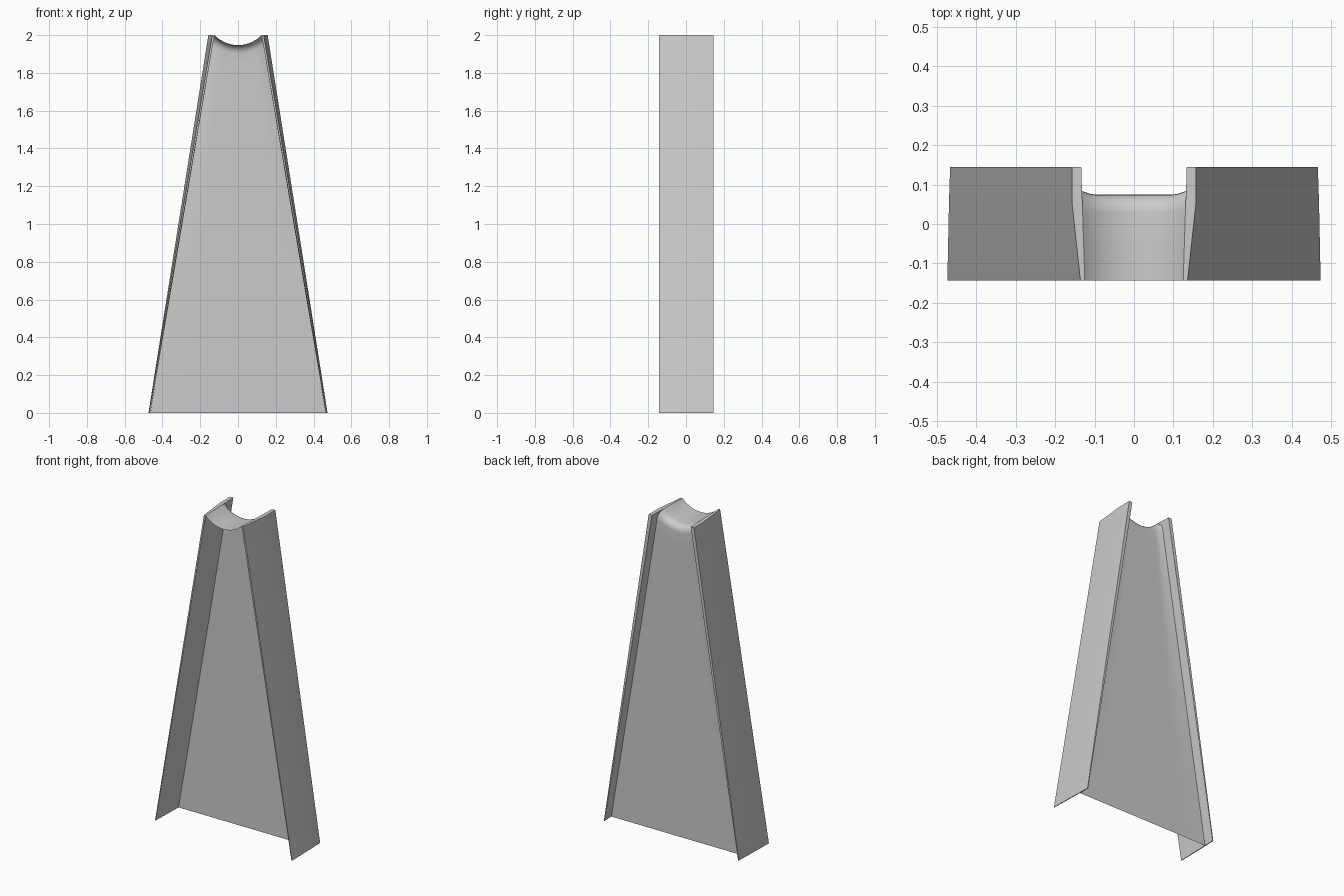
import bpy, bmesh
from math import sin, cos, pi

if "Cube" in bpy.data.objects:
    bpy.data.objects.remove(bpy.data.objects["Cube"])

H = 2.0
Y0, Y1 = -0.143, 0.145


def lerp(a, b, t):
    return a + (b - a) * t


def make_object(name, bm):
    bmesh.ops.recalc_face_normals(bm, faces=bm.faces[:])
    me = bpy.data.meshes.new(name)
    bm.to_mesh(me)
    bm.free()
    ob = bpy.data.objects.new(name, me)
    bpy.context.collection.objects.link(ob)
    bpy.context.view_layer.objects.active = ob
    ob.select_set(True)
    bpy.ops.object.shade_smooth_by_angle(angle=0.6)
    ob.select_set(False)


def inner_x(y, z):
    """Inner face of the side plate at depth y and height z."""
    t = (y - Y0) / (Y1 - Y0)
    return lerp(lerp(0.470, 0.462, t), lerp(0.125, 0.134, t), z / H)


# Side plates: outer outline, thicker at the top and tapering to a thin foot
top_outer = [(0.136, Y0), (0.157, 0.05), (0.157, Y1)]
foot_outer = [(0.474, Y0), (0.470, 0.05), (0.467, Y1)]
depths = [Y1, 0.05, Y0]
for name, side in (("left_plate", -1), ("right_plate", 1)):
    bm = bmesh.new()
    rings = []
    for outline, z in ((foot_outer, 0), (top_outer, H)):
        ring = outline + [(inner_x(y, z), y) for y in depths]
        rings.append([bm.verts.new((side * x, y, z)) for x, y in ring])
    n = len(rings[0])
    for i in range(n):
        j = (i + 1) % n
        bm.faces.new((rings[0][i], rings[0][j], rings[1][j], rings[1][i]))
    for r in rings:
        bm.faces.new(r)
    make_object(name, bm)

# Web sheet: dished saddle at the top, rolled over into the upright panel
R = 0.045
path = [(Y0, 0.0), (-0.05, 0.0)]
path += [(0.03 + R * sin(a), R * (1 - cos(a)))
         for a in [i * pi / 12 for i in range(7)]]
path += [(0.075, d) for d in (0.1, 0.2, 0.5, 1.0, 1.5, None)]
N = 20
bm = bmesh.new()
rows = []
for y, drop in path:
    row = []
    for i in range(N + 1):
        u = 2 * i / N - 1
        sag = 0.053 * (1 - u * u)
        if drop is None:
            z = 0.0
        else:
            fade = max(0, 1 - max(0, drop - R) / 0.5)
            z = H - drop - sag * fade
        # small flare where the panel meets the side plates
        flare = 0.012 * max(0, (abs(u) - 0.75) / 0.25) * (z / H)
        yy = y + flare * max(0, min(1, (y - 0.03) / R))
        row.append(bm.verts.new((u * inner_x(yy, z), yy, z)))
    rows.append(row)
for a, b in zip(rows, rows[1:]):
    for i in range(N):
        bm.faces.new((a[i], a[i + 1], b[i + 1], b[i]))
make_object("saddle_web", bm)
